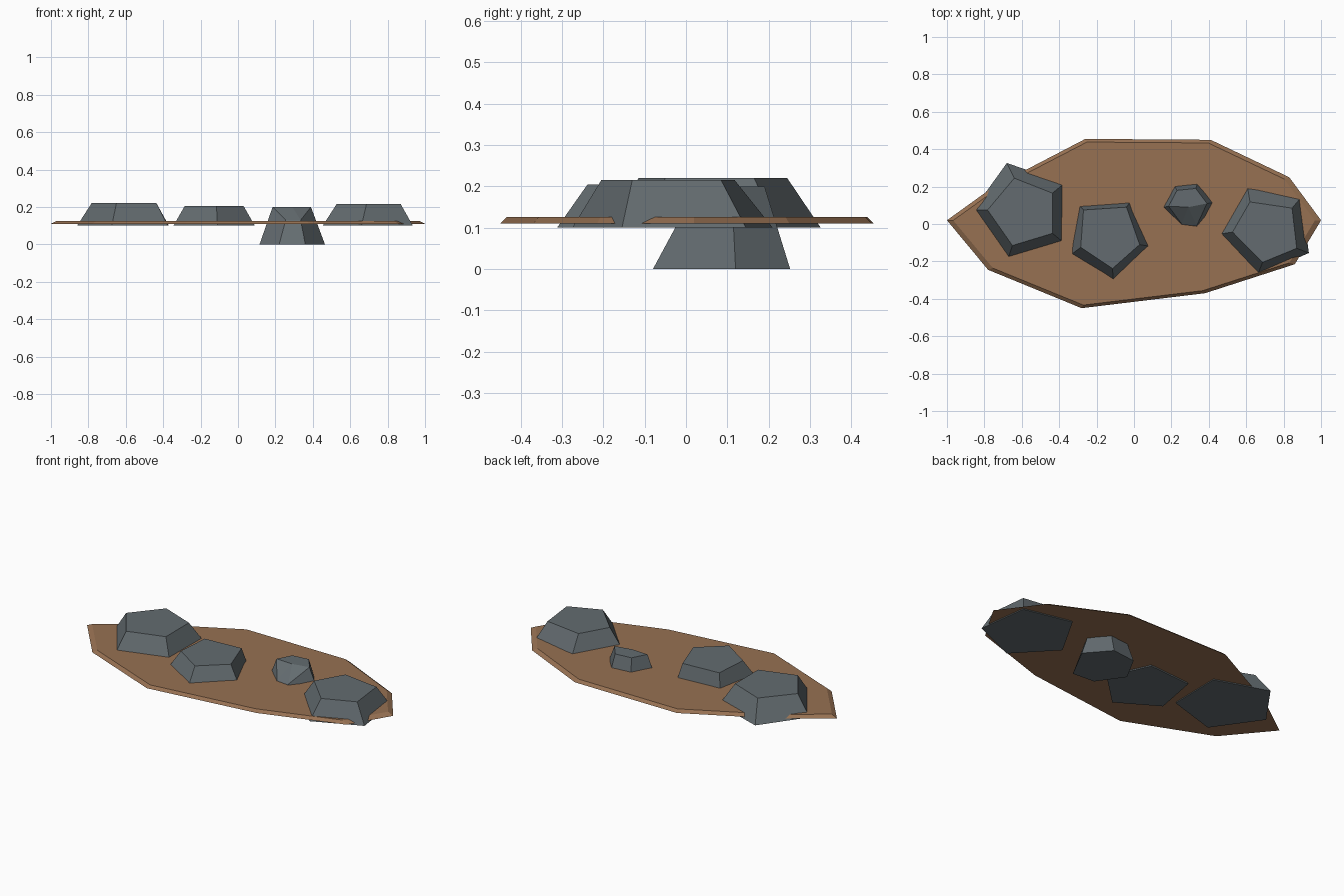
import bpy
import bmesh

cube = bpy.data.objects.get("Cube")
if cube:
    bpy.data.objects.remove(cube, do_unlink=True)


def material(name, rgb):
    mat = bpy.data.materials.new(name)
    mat.use_nodes = True
    mat.diffuse_color = (*rgb, 1)
    mat.node_tree.nodes["Principled BSDF"].inputs["Base Color"].default_value = (*rgb, 1)
    return mat


earth = material("brown earth", (0.31, 0.165, 0.085))
stone = material("grey stone", (0.125, 0.148, 0.16))


def finish(bm, name, mat):
    bmesh.ops.recalc_face_normals(bm, faces=bm.faces)
    mesh = bpy.data.meshes.new(name)
    bm.to_mesh(mesh)
    bm.free()
    mesh.materials.append(mat)
    obj = bpy.data.objects.new(name, mesh)
    bpy.context.collection.objects.link(obj)


def ring(bm, points, z):
    return [bm.verts.new((x, y, z)) for x, y in points]


def walls(bm, low, high):
    n = len(low)
    for i in range(n):
        j = (i + 1) % n
        bm.faces.new((low[i], low[j], high[j], high[i]))


def frustum(name, mat, bottom, top, z0, z1):
    bm = bmesh.new()
    low, high = ring(bm, bottom, z0), ring(bm, top, z1)
    walls(bm, low, high)
    bm.faces.new(low)
    bm.faces.new(high)
    finish(bm, name, mat)


# Thin ground slab with a sloping rim
outline = [(-1, 0.02), (-0.75, 0.2), (-0.26, 0.455), (0.41, 0.45), (0.83, 0.25),
           (1, 0.02), (0.86, -0.215), (0.38, -0.37), (-0.28, -0.45), (-0.78, -0.245)]
frustum("ground_patch", earth, outline,
        [(x * 0.967, y * 0.963) for x, y in outline], 0.11, 0.126)

# Three flat-topped five-sided rocks
frustum("left_end_rock", stone,
        [(-0.68, 0.326), (-0.37, 0.22), (-0.375, -0.1), (-0.675, -0.19), (-0.86, 0.075)],
        [(-0.64, 0.245), (-0.436, 0.165), (-0.436, -0.05), (-0.65, -0.115), (-0.783, 0.075)],
        0.1, 0.22)
frustum("middle_rock", stone,
        [(-0.295, 0.1), (-0.02, 0.12), (0.09, -0.12), (-0.11, -0.312), (-0.345, -0.17)],
        [(-0.27, 0.075), (-0.04, 0.09), (0.03, -0.11), (-0.115, -0.238), (-0.285, -0.125)],
        0.1, 0.205)
frustum("right_end_rock", stone,
        [(0.605, 0.21), (0.895, 0.145), (0.935, -0.155), (0.66, -0.275), (0.453, -0.055)],
        [(0.62, 0.118), (0.845, 0.085), (0.87, -0.13), (0.687, -0.205), (0.527, -0.043)],
        0.1, 0.215)

# Tall small rock that passes through the ground, with a chipped front
bm = bmesh.new()
low = ring(bm, [(0.22, -0.07), (0.36, -0.08), (0.465, 0.12),
                (0.35, 0.252), (0.2, 0.235), (0.115, 0.08)], 0)
high = ring(bm, [(0.255, 0), (0.335, -0.01), (0.39, 0.11),
                 (0.33, 0.19), (0.23, 0.18), (0.185, 0.095)], 0.2)
for v in high[:2]:
    v.co.z = 0.13
peak = bm.verts.new((0.29, 0.09, 0.2))
walls(bm, low, high)
bm.faces.new(low)
bm.faces.new(high[2:] + [peak])
for a, b in ((5, 0), (0, 1), (1, 2)):
    bm.faces.new((high[a], high[b], peak))
finish(bm, "small_deep_rock", stone)
